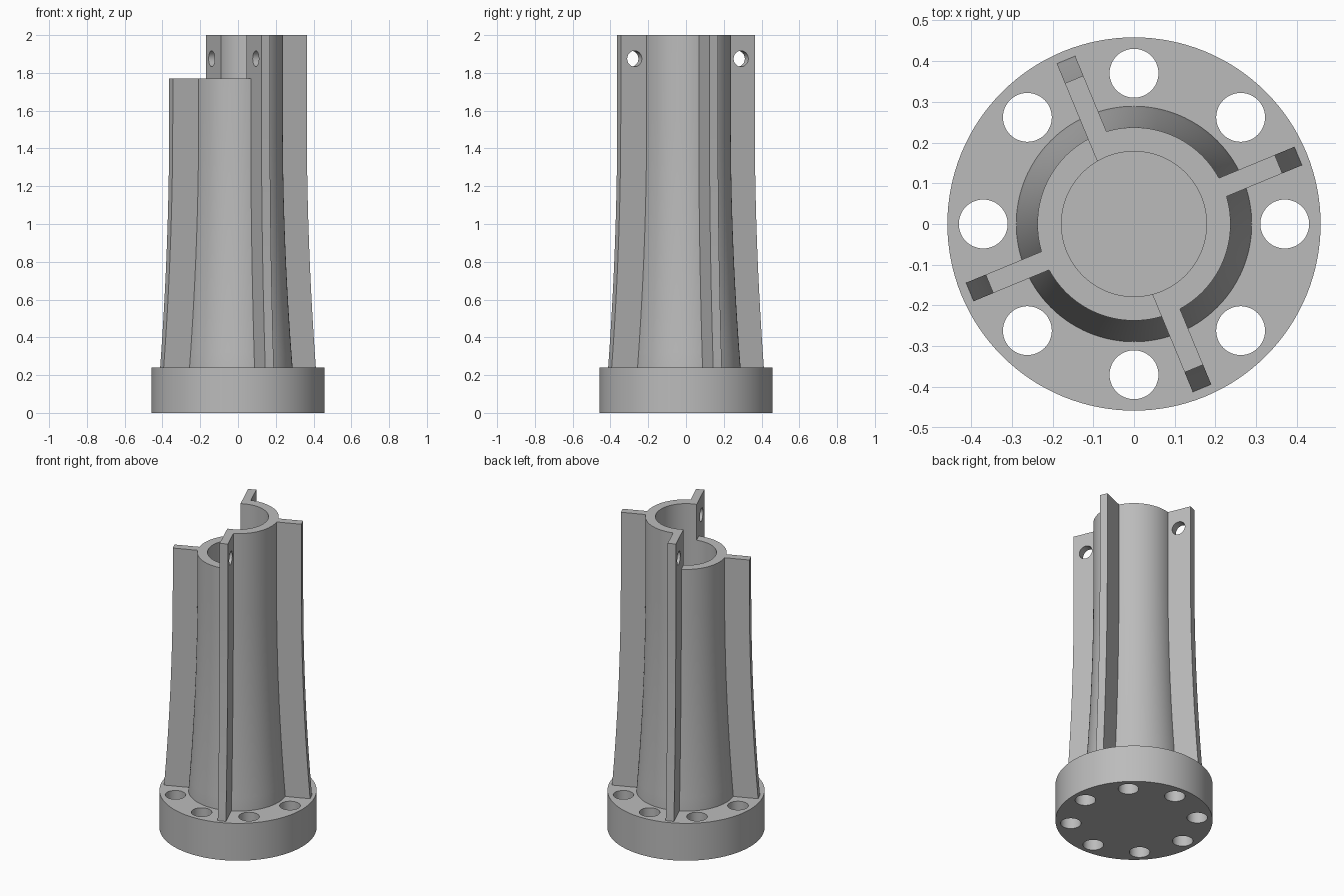
import bpy, bmesh
from math import radians, pi, cos, sin
from mathutils import Matrix, Vector

if "Cube" in bpy.data.objects:
    bpy.data.objects.remove(bpy.data.objects["Cube"], do_unlink=True)

grey = bpy.data.materials.new("plain_grey")
grey.use_nodes = True
grey.diffuse_color = (0.5, 0.5, 0.5, 1)
grey.node_tree.nodes["Principled BSDF"].inputs["Base Color"].default_value = (0.5, 0.5, 0.5, 1)

FLANGE_TOP, SHORT_TOP, TALL_TOP = 0.24, 1.77, 2.0
FLARE_START, FLARE = 1.55, 0.052
HALF_FIN = 0.0245
TURN = radians(22.5)


def make_object(name, bm):
    bmesh.ops.recalc_face_normals(bm, faces=bm.faces)
    mesh = bpy.data.meshes.new(name)
    bm.to_mesh(mesh)
    bm.free()
    obj = bpy.data.objects.new(name, mesh)
    bpy.context.collection.objects.link(obj)
    mesh.materials.append(grey)
    return obj


def cylinder(bm, radius, depth, matrix, segments=48):
    bmesh.ops.create_cone(bm, cap_ends=True, segments=segments, radius1=radius,
                          radius2=radius, depth=depth, matrix=matrix)


def cut(obj, bm):
    """Subtract a temporary cutter from a part."""
    cutter = make_object("cutter", bm)
    cutter.hide_render = True
    mod = obj.modifiers.new("cut", "BOOLEAN")
    mod.operation, mod.solver, mod.object = "DIFFERENCE", "EXACT", cutter
    bpy.context.view_layer.objects.active = obj
    bpy.ops.object.modifier_apply(modifier=mod.name)
    bpy.data.objects.remove(cutter, do_unlink=True)


def smooth(obj):
    bpy.ops.object.select_all(action="DESELECT")
    obj.select_set(True)
    bpy.context.view_layer.objects.active = obj
    bpy.ops.object.shade_smooth_by_angle(angle=radians(30))


def flared_edge(radius, top, steps=16):
    """Outer profile: straight above, curving outwards towards the flange."""
    points = [(radius, top)]
    for i in range(steps + 1):
        t = i / steps
        z = FLARE_START + (FLANGE_TOP - FLARE_START) * t
        points.append((radius + FLARE * t * t, z))
    points.append((radius + FLARE, FLANGE_TOP - 0.01))
    return points


# Round flange with a ring of bolt holes
bm = bmesh.new()
cylinder(bm, 0.458, FLANGE_TOP, Matrix.Translation((0, 0, FLANGE_TOP / 2)), 128)
flange = make_object("base_flange", bm)
bm = bmesh.new()
for i in range(8):
    a = i * pi / 4
    cylinder(bm, 0.06, 1, Matrix.Translation((0.37 * cos(a), 0.37 * sin(a), 0)))
cut(flange, bm)
smooth(flange)

# Flared tube, turned from its wall section
bm = bmesh.new()
bore = 0.178
section = [(bore, FLANGE_TOP - 0.01), (bore, TALL_TOP)] + flared_edge(0.237, TALL_TOP)
verts = [bm.verts.new((r, 0, z)) for r, z in section]
edges = [bm.edges.new((v, verts[(i + 1) % len(verts)])) for i, v in enumerate(verts)]
bmesh.ops.spin(bm, geom=verts + edges, cent=(0, 0, 0), axis=(0, 0, 1),
               angle=2 * pi, steps=128, use_merge=True)
bmesh.ops.remove_doubles(bm, verts=bm.verts, dist=0.0001)
tube = make_object("socket_tube", bm)

# Lower one half of the tube, up to the side of the two middle fins
bm = bmesh.new()
bmesh.ops.create_cube(bm, size=1, matrix=Matrix.Rotation(TURN, 4, "Z")
                      @ Matrix.Translation((-0.5 - HALF_FIN, 0, SHORT_TOP + 0.5)))
cut(tube, bm)
smooth(tube)

# Four fins, two of them with a pin hole
for i, name in enumerate(("left_fin", "back_fin", "right_fin", "front_fin")):
    top = SHORT_TOP if name == "right_fin" else TALL_TOP
    outline = [(0.2, FLANGE_TOP - 0.01), (0.2, top)] + flared_edge(0.384, top)
    bm = bmesh.new()
    face = bm.faces.new([bm.verts.new((r, -HALF_FIN, z)) for r, z in outline])
    side = bmesh.ops.extrude_face_region(bm, geom=[face])
    moved = [g for g in side["geom"] if isinstance(g, bmesh.types.BMVert)]
    bmesh.ops.translate(bm, verts=moved, vec=Vector((0, 2 * HALF_FIN, 0)))
    fin = make_object(name, bm)
    if name in ("back_fin", "front_fin"):
        bm = bmesh.new()
        cylinder(bm, 0.042, 0.3, Matrix.Translation((0.305, 0, 1.875))
                 @ Matrix.Rotation(pi / 2, 4, "X"))
        cut(fin, bm)
    fin.data.transform(Matrix.Rotation(TURN + i * pi / 2, 4, "Z"))
    smooth(fin)
